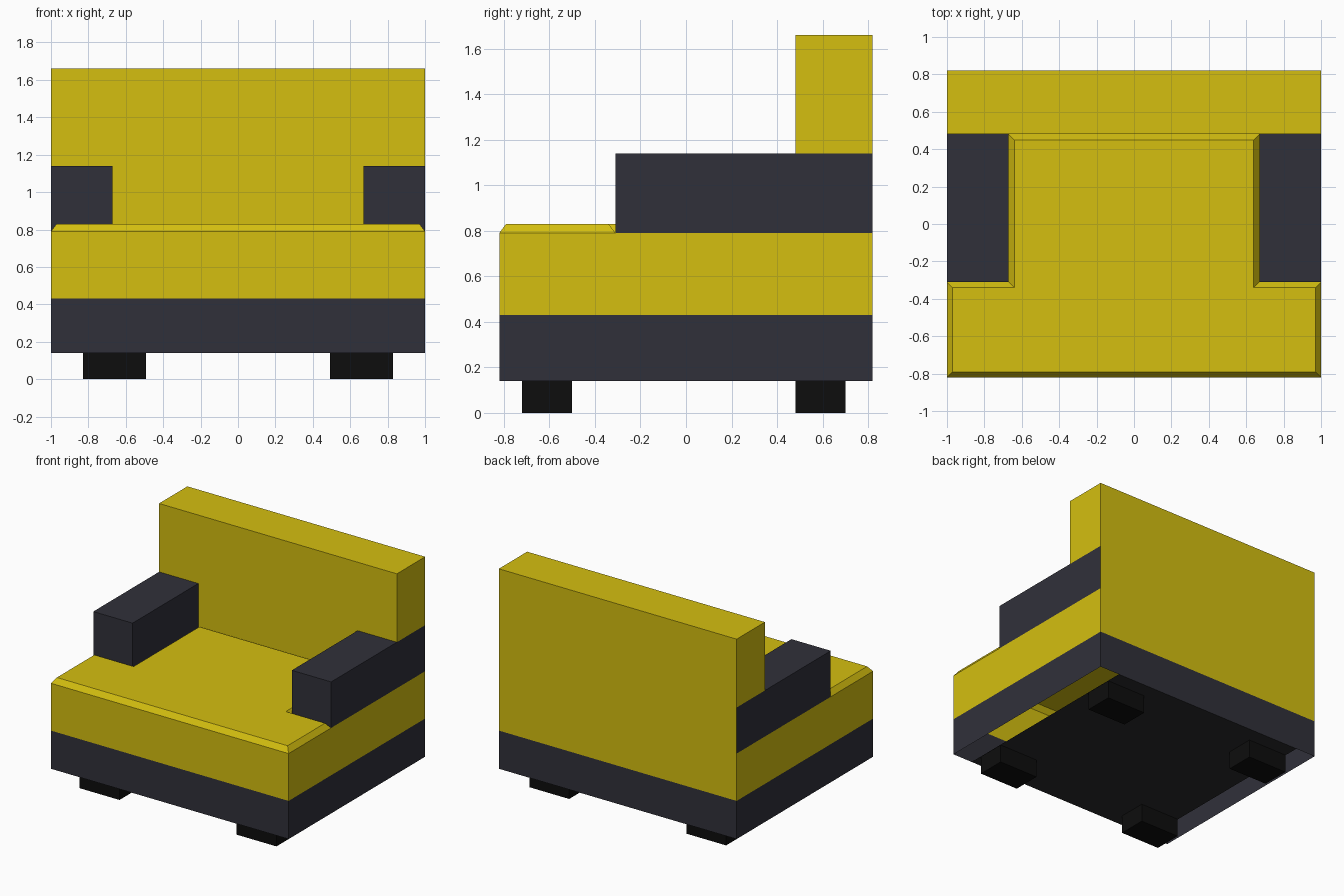
import bpy, bmesh
from mathutils import Matrix, Vector

if "Cube" in bpy.data.objects:
    bpy.data.objects.remove(bpy.data.objects["Cube"])


def material(name, rgb):
    m = bpy.data.materials.new(name)
    m.diffuse_color = (*rgb, 1)
    m.use_nodes = True
    m.node_tree.nodes["Principled BSDF"].inputs["Base Color"].default_value = m.diffuse_color
    return m


YELLOW = material("mustard yellow", (0.66, 0.52, 0.005))
SLATE = material("dark slate", (0.03, 0.03, 0.042))
GREY = material("underside grey", (0.025, 0.025, 0.026))
BLACK = material("leg black", (0.004, 0.004, 0.004))


def make_object(name, bm, *mats):
    me = bpy.data.meshes.new(name)
    bm.to_mesh(me)
    bm.free()
    for m in mats:
        me.materials.append(m)
    ob = bpy.data.objects.new(name, me)
    bpy.context.collection.objects.link(ob)
    return ob


# Upholstered shell: skin around a coarse grid of blocks, open underneath
CUTS = ((-1, -0.67, 0.67, 1),
        (-0.82, -0.31, 0.48, 0.82),
        (0.14, 0.43, 0.79, 1.14, 1.66))


def filled(c):
    ix, iy, iz = c
    if not (0 <= ix < 3 and 0 <= iy < 3 and 0 <= iz < 4):
        return False
    is_arm = ix != 1 and iy == 1 and iz == 2
    return iz < 2 or iy == 2 or is_arm


def is_slate(c, axis):
    ix, iy, iz = c
    arm_band = iz == 2 and ix != 1 and (iy == 1 or axis == 0)
    return iz == 0 or arm_band


bm = bmesh.new()
seat_top = []
cells = [(x, y, z) for x in range(3) for y in range(3) for z in range(4)]
for c in filter(filled, cells):
    for axis in range(3):
        for side in (0, 1):
            n = list(c)
            n[axis] += 2 * side - 1
            if filled(n) or n[2] < 0:
                continue
            u, v = (axis + 1) % 3, (axis + 2) % 3
            pts = []
            for du, dv in ((0, 0), (1, 0), (1, 1), (0, 1)):
                p = list(c)
                p[axis] += side
                p[u] += du
                p[v] += dv
                pts.append(bm.verts.new([CUTS[k][p[k]] for k in range(3)]))
            f = bm.faces.new(pts if side else pts[::-1])
            f.material_index = int(is_slate(c, axis))
            if axis == 2 and c[2] == 1:
                seat_top.append(f)
bmesh.ops.remove_doubles(bm, verts=bm.verts[:], dist=0.001)

# Raised seat cushion with a chamfered rim
bm.normal_update()
rim = bmesh.ops.inset_region(bm, faces=seat_top, thickness=0.03, depth=0.04,
                             use_boundary=True, use_even_offset=True)
for f in rim["faces"]:
    f.material_index = 0
bmesh.ops.dissolve_limit(bm, angle_limit=0.01, verts=bm.verts[:],
                         edges=bm.edges[:], delimit={'MATERIAL'})
make_object("upholstered_shell", bm, YELLOW, SLATE)

# Underside panel, narrower than the body
bm = bmesh.new()
bmesh.ops.create_grid(bm, x_segments=1, y_segments=1, size=1,
                      matrix=Matrix.Translation((0, 0, 0.14))
                      @ Matrix.Diagonal((0.83, 0.82, 1, 1)))
bmesh.ops.reverse_faces(bm, faces=bm.faces[:])
make_object("underside_panel", bm, GREY)

# Four block legs
for row, y in (("front", -0.61), ("back", 0.59)):
    for hand, s in (("left", -1), ("right", 1)):
        bm = bmesh.new()
        bmesh.ops.create_cube(bm, size=1, matrix=Matrix.Translation((s * 0.66, y, 0.07))
                              @ Matrix.Diagonal((0.335, 0.22, 0.14, 1)))
        make_object(f"{row}_leg_{hand}", bm, BLACK)
